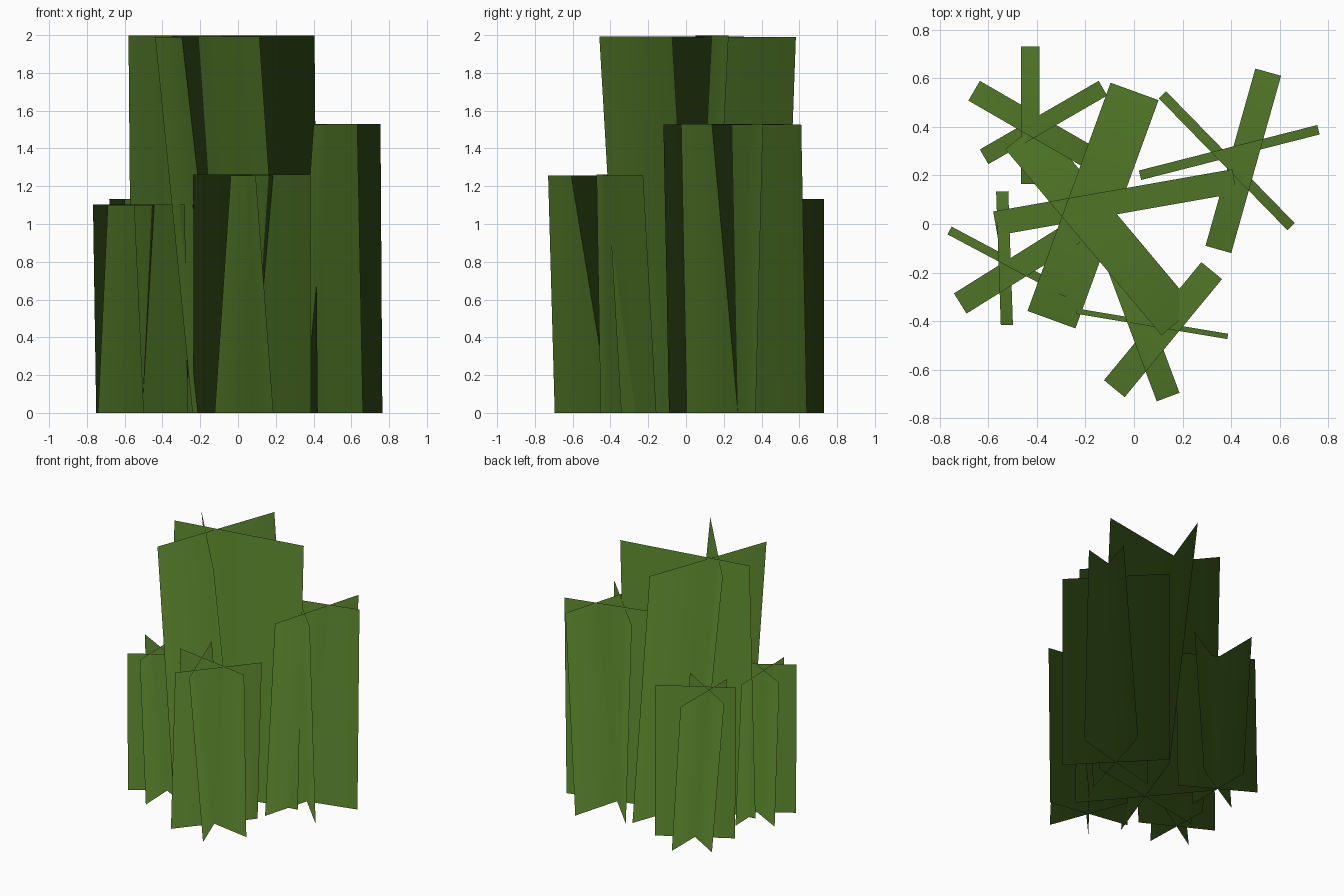
import bpy
import math
from mathutils import Vector

if "Cube" in bpy.data.objects:
    bpy.data.objects.remove(bpy.data.objects["Cube"])

green = bpy.data.materials.new("grass_green")
green.diffuse_color = (0.08, 0.18, 0.02, 1)
green.use_nodes = True
green.node_tree.nodes["Principled BSDF"].inputs["Base Color"].default_value = green.diffuse_color


def clump(name, centre, angle, width, height, leans):
    """Three crossed sheets sharing a root point, 60 degrees apart, each leaning sideways."""
    root = Vector((*centre, 0))
    verts, faces, normals = [], [], []
    for turn, lean in zip((0, -60, 60), leans):
        a = math.radians(angle + turn)
        along = Vector((math.cos(a), math.sin(a), 0)) * width / 2
        side = Vector((-math.sin(a), math.cos(a), 0))
        # tilting the sheet shortens its upright height
        rise = side * lean + Vector((0, 0, math.sqrt(height ** 2 - lean ** 2)))
        n = len(verts)
        verts += [root - along, root + along, root + along + rise, root - along + rise]
        # the front of each sheet is the side that faces upward
        quad = [n, n + 1, n + 2, n + 3]
        faces.append(quad if lean > 0 else quad[::-1])
        # foliage normals: mostly up, fanning slightly outward
        out = along.normalized() * 0.15
        normals += [(Vector((0, 0, 1)) + s * out).normalized() for s in (-1, 1, 1, -1)]
    mesh = bpy.data.meshes.new(name)
    mesh.from_pydata(verts, [], faces)
    mesh.materials.append(green)
    mesh.shade_smooth()
    mesh.normals_split_custom_set_from_vertices(normals)
    bpy.context.collection.objects.link(bpy.data.objects.new(name, mesh))


# tall middle clump, then the shorter ones around it
clump("tall_grass_clump", (-0.07, 0.04), 70, 1.0, 2.0, (0.21, 0.10, 0.18))
clump("right_grass_clump", (0.397, 0.275), 74.3, 0.758, 1.53, (-0.11, 0.04, 0.042))
clump("front_grass_clump", (0.077, -0.40), 50.5, 0.63, 1.262, (-0.11, -0.022, 0.10))
clump("left_grass_clump", (-0.508, -0.14), 32, 0.55, 1.105, (-0.098, -0.036, 0.05))
clump("back_grass_clump", (-0.39, 0.448), 30, 0.565, 1.135, (-0.07, -0.094, 0.075))
